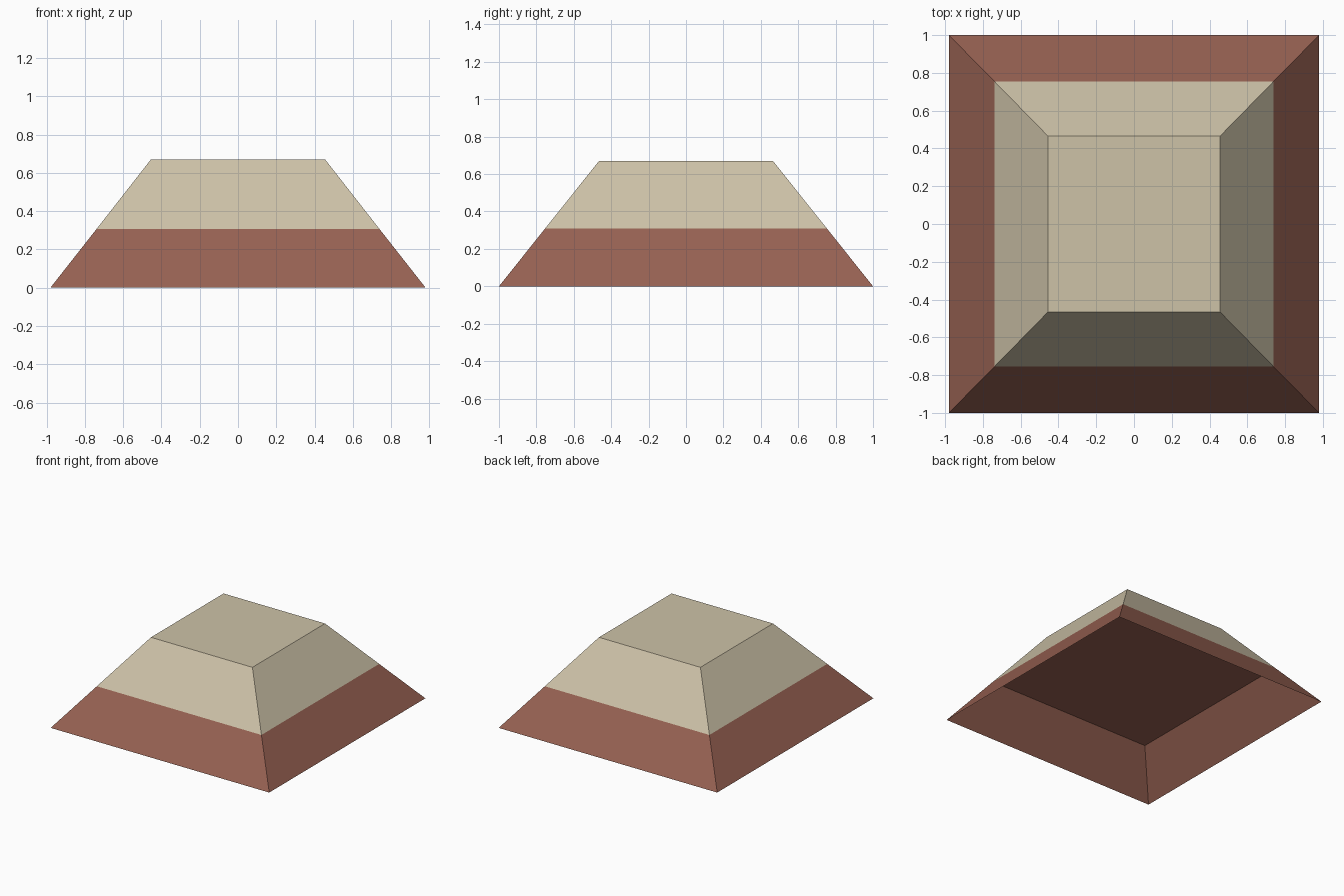
import bpy, bmesh

if "Cube" in bpy.data.objects:
    bpy.data.objects.remove(bpy.data.objects["Cube"])


def material(name, color):
    mat = bpy.data.materials.new(name)
    mat.diffuse_color = (*color, 1)
    mat.use_nodes = True
    mat.node_tree.nodes["Principled BSDF"].inputs["Base Color"].default_value = mat.diffuse_color
    return mat


def tapered_band(name, lower, upper, mat, cap_faces_up):
    """Four sloping sides between two (half_x, half_y, z) rectangles, capped at the upper one."""
    bm = bmesh.new()
    corners = [(-1, -1), (1, -1), (1, 1), (-1, 1)]
    low, up = [[bm.verts.new((sx * hx, sy * hy, z)) for sx, sy in corners]
               for hx, hy, z in (lower, upper)]
    for i in range(4):
        j = (i + 1) % 4
        bm.faces.new((low[i], low[j], up[j], up[i]))
    bm.faces.new(up if cap_faces_up else up[::-1])
    mesh = bpy.data.meshes.new(name)
    bm.to_mesh(mesh)
    bm.free()
    mesh.materials.append(mat)
    obj = bpy.data.objects.new(name, mesh)
    bpy.context.collection.objects.link(obj)
    return obj


base = (0.98, 1.0, 0.0)
seam = (0.738, 0.754, 0.308)
top = (0.455, 0.465, 0.67)

# Hollow red skirt, open below, with a ceiling at the colour seam
tapered_band("lower_skirt", base, seam, material("red_brown", (0.31, 0.12, 0.085)), False)
# Cream upper block with its flat top
tapered_band("upper_block", seam, top, material("cream", (0.61, 0.54, 0.39)), True)
